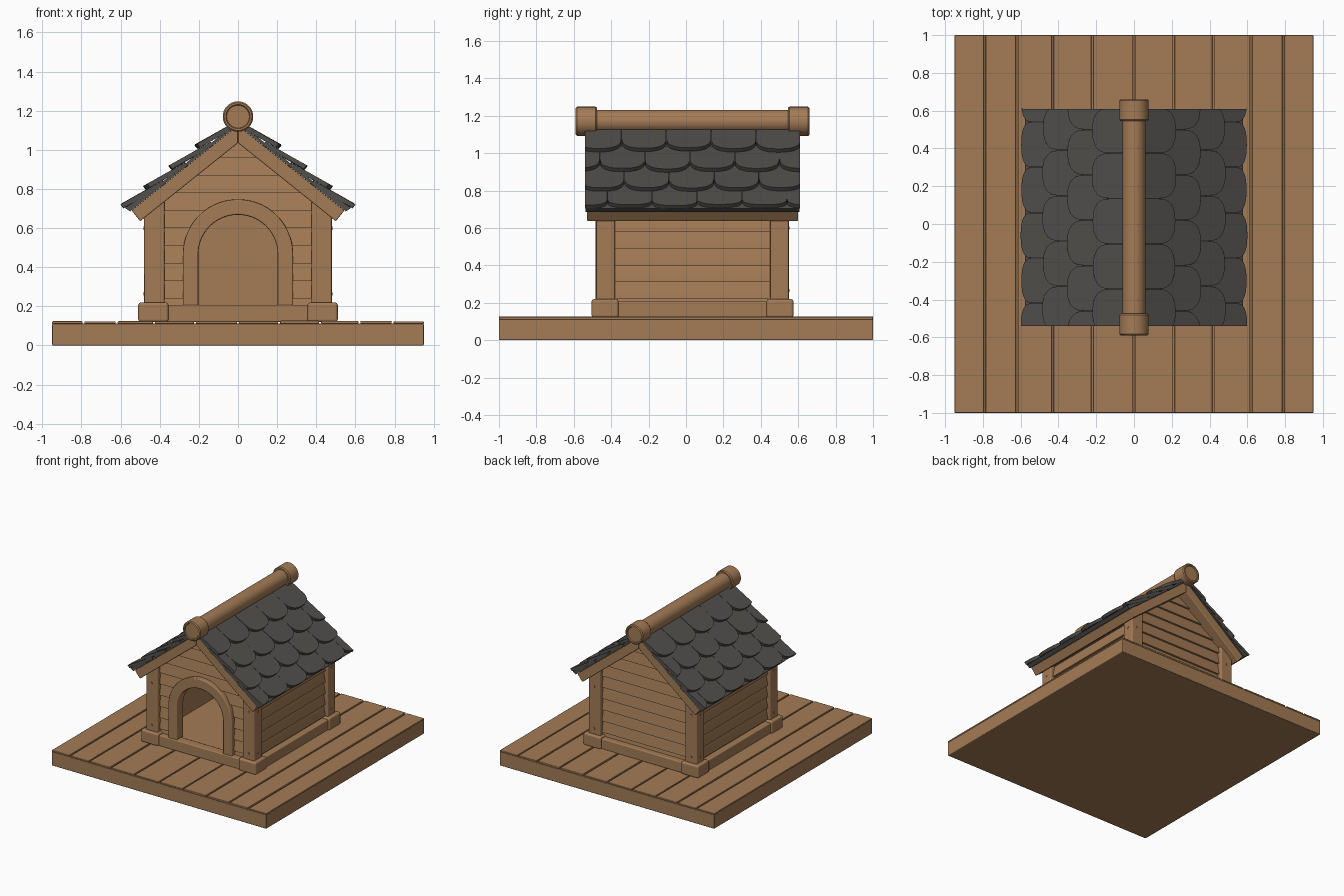
import bpy, bmesh, math, random
from mathutils import Vector

if "Cube" in bpy.data.objects:
    bpy.data.objects.remove(bpy.data.objects["Cube"])

random.seed(4)
CY = 0.035                       # house centre in y
SLOPE = 0.8                      # roof fall per unit x


def material(name, rgb):
    m = bpy.data.materials.new(name)
    m.diffuse_color = (*rgb, 1)
    m.use_nodes = True
    m.node_tree.nodes["Principled BSDF"].inputs["Base Color"].default_value = m.diffuse_color
    return m


WOOD = material("warm wood", (0.37, 0.2, 0.093))
SLATE = material("dark slate", (0.083, 0.079, 0.073))


def finish(bm, name, mat, bevel=0.0):
    bmesh.ops.recalc_face_normals(bm, faces=bm.faces)
    me = bpy.data.meshes.new(name)
    bm.to_mesh(me)
    bm.free()
    me.materials.append(mat)
    me.shade_smooth()
    me.set_sharp_from_angle(angle=math.radians(35))
    ob = bpy.data.objects.new(name, me)
    bpy.context.collection.objects.link(ob)
    if bevel:
        mod = ob.modifiers.new("soft edges", 'BEVEL')
        mod.width, mod.segments, mod.limit_method = bevel, 2, 'ANGLE'
        mod.harden_normals = True
    return ob


def build(name, parts, mat=WOOD, bevel=0.0):
    """Each part is a pair of matching rings, bridged and capped."""
    bm = bmesh.new()
    for a, b in parts:
        va = [bm.verts.new(p) for p in a]
        vb = [bm.verts.new(p) for p in b]
        bm.faces.new(va)
        bm.faces.new(vb[::-1])
        n = len(va)
        for i in range(n):
            bm.faces.new((va[i], vb[i], vb[(i + 1) % n], va[(i + 1) % n]))
    return finish(bm, name, mat, bevel)


def along_y(pts, y0, y1):
    return [(x, y0, z) for x, z in pts], [(x, y1, z) for x, z in pts]


def box(x0, x1, y0, y1, z0, z1):
    return along_y([(x0, z0), (x1, z0), (x1, z1), (x0, z1)], y0, y1)


def mirror_x(parts):
    return parts + [tuple([(-x, y, z) for x, y, z in r] for r in p) for p in parts]


def mirror_y(parts):
    return parts + [tuple([(x, 2 * CY - y, z) for x, y, z in r] for r in p) for p in parts]


# Deck: slab with a layer of separate boards on top
build("deck_slab", [box(-0.95, 0.95, -1, 1, 0, 0.112)], bevel=0.006)
seams = [-0.955, -0.79, -0.62, -0.43, -0.22, 0, 0.21, 0.42, 0.62, 0.79, 0.955]
build("deck_boards", [box(a + 0.005, b - 0.005, -1, 1, 0.11, 0.125 + random.uniform(-0.002, 0.002))
                      for a, b in zip(seams, seams[1:])], bevel=0.005)

# House floor, base boards and corner blocks
build("house_floor", [box(-0.44, 0.44, CY - 0.47, CY + 0.47, 0.12, 0.195)])
build("base_boards", mirror_y([box(-0.37, 0.37, CY - 0.525, CY - 0.455, 0.12, 0.207)])
      + mirror_x([box(0.425, 0.495, CY - 0.41, CY + 0.41, 0.12, 0.207)]), bevel=0.008)
build("corner_blocks", mirror_y(mirror_x([box(0.355, 0.51, CY - 0.54, CY - 0.395, 0.12, 0.22)])), bevel=0.014)

# Corner posts with tops cut to the roof slope, and their pegs
post = [(0.375, 0.2), (0.48, 0.2), (0.48, 0.68), (0.375, 0.76)]
build("corner_posts", mirror_y(mirror_x([along_y(post, CY - 0.515, CY - 0.415)])), bevel=0.01)
ring = [(math.cos(k * math.pi / 5) * 0.009, math.sin(k * math.pi / 5) * 0.009) for k in range(10)]
pegs = []
for z in (0.265, 0.6):
    pegs.append(along_y([(0.43 + a, z + b) for a, b in ring], CY - 0.519, CY - 0.505))
    pegs.append(([(0.47, CY - 0.465 + a, z + b) for a, b in ring],
                 [(0.484, CY - 0.465 + a, z + b) for a, b in ring]))
build("post_pegs", mirror_y(mirror_x(pegs)))

# Lapped side boards
side = []
for i in range(7):
    z0 = 0.13 + 0.09 * i
    z1 = min(z0 + 0.09, 0.7)
    prof = [(0.41, z0), (0.458, z0), (0.458, z0 + 0.008), (0.442, z1), (0.41, z1)]
    side.append(along_y(prof, CY - 0.43, CY + 0.43))
build("side_walls", mirror_x(side))


# Lapped gable boards; the front ones stop at the doorway
def doorway(z, r=0.24, zc=0.47):
    return r if z < zc else math.sqrt(max(r * r - (z - zc) ** 2, 0))


def gable(name, face_y, out, hole):
    parts = []
    for i in range(10):
        z0 = 0.15 + 0.09 * i
        zs = [z0 + 0.09 * k / 6 for k in range(7)]
        right = [(min(0.43, (1.06 - z) / SLOPE), z) for z in zs]
        if hole and doorway(z0) > 0:
            shapes = [right + [(doorway(z), z) for z in reversed(zs)]]
            shapes.append([(-x, z) for x, z in shapes[0]])
        else:
            shapes = [right + [(-x, z) for x, z in reversed(right)]]
        for s in shapes:
            parts.append(([(x, face_y + out * (0.016 - 0.016 * (z - z0) / 0.09), z) for x, z in s],
                          [(x, face_y - out * 0.035, z) for x, z in s]))
    build(name, parts)


gable("front_wall", CY - 0.475, -1, True)
gable("back_wall", CY + 0.475, 1, False)


# Door arch
def arch(r, zc=0.465, n=28):
    return [(r, 0.2)] + [(r * math.cos(math.pi * k / n), zc + r * math.sin(math.pi * k / n))
                         for k in range(n + 1)] + [(-r, 0.2)]


build("door_arch", [along_y(arch(0.282) + arch(0.203)[::-1], CY - 0.518, CY - 0.435)], bevel=0.008)

# Wooden roof panels
panel = [(0, 1.125), (0.544, 0.69), (0.5, 0.635), (0, 1.035)]
build("roof_panels", mirror_x([along_y(panel, -0.53, 0.60)]), bevel=0.006)

# Slates, laid out in slope coordinates: s down the roof, h above the panel
D = Vector((1, -SLOPE)).normalized()
N = Vector((SLOPE, 1)).normalized()
Y0, Y1 = -0.54, 0.61


def roof(s, h):
    v = Vector((0, 1.125)) + D * s + N * h
    return v.x, v.y


under = [roof(0, 0.001), roof(0.705, 0.001), roof(0.715, 0.032), roof(0.56, 0.016), roof(0, 0.016)]
build("roof_underlay", mirror_x([along_y(under, Y0 + 0.003, Y1 - 0.003)]), SLATE)


def slate(yc, s_end, depth, lift):
    hw, length, pts = 0.119, 0.24, []
    outline = [(-hw, s_end - length)]
    for k in range(17):                       # rounded lower edge
        a = math.pi * k / 16
        c, q = -math.cos(a), math.sin(a)
        outline.append((hw * math.copysign(abs(c) ** 0.8, c), s_end - depth + depth * q ** 0.8))
    outline.append((hw, s_end - length))
    for y, s in outline:                      # trim to the roof edges
        p = (min(max(yc + y, Y0), Y1), s)
        if not pts or (Vector(p) - Vector(pts[-1])).length > 1e-4:
            pts.append(p)
    top, low = [], []
    for y, s in pts:
        h = 0.058 + lift - (0.036 + lift) * (s_end - s) / length
        for ring_, hh in ((top, h), (low, h - 0.024)):
            x, z = roof(s, hh)
            ring_.append((x, y, z))
    return top, low


slates = []
rows = [(0.235, 0.015, 0.1), (0.405, -0.1, 0.1), (0.57, 0.03, 0.1), (0.72, -0.06, 0.06)]
for s_end, y_off, depth in rows:
    for k in range(-4, 5):
        yc = y_off + 0.24 * k
        if yc + 0.1 > Y0 and yc - 0.1 < Y1:
            slates.append(slate(yc, s_end + random.uniform(-0.006, 0.004), depth, random.uniform(0, 0.004)))
build("roof_slates", mirror_x(slates), SLATE, bevel=0.004)

# Ridge log with thicker end caps, turned around the y axis
half = [(0.0, 0.617), (0.058, 0.617), (0.062, 0.625), (0.071, 0.625), (0.078, 0.618),
        (0.078, 0.518), (0.072, 0.51), (0.061, 0.51)]
prof = [(r, -t) for r, t in half] + [(r, t) for r, t in reversed(half)]
bm = bmesh.new()
vs = [bm.verts.new((r, CY + t, 1.17)) for r, t in prof]
edges = [bm.edges.new(e) for e in zip(vs, vs[1:])]
bmesh.ops.spin(bm, geom=vs + edges, cent=(0, CY, 1.17), axis=(0, 1, 0),
               angle=math.tau, steps=32, use_merge=True)
bmesh.ops.remove_doubles(bm, verts=bm.verts, dist=1e-5)
finish(bm, "ridge_log", WOOD)
